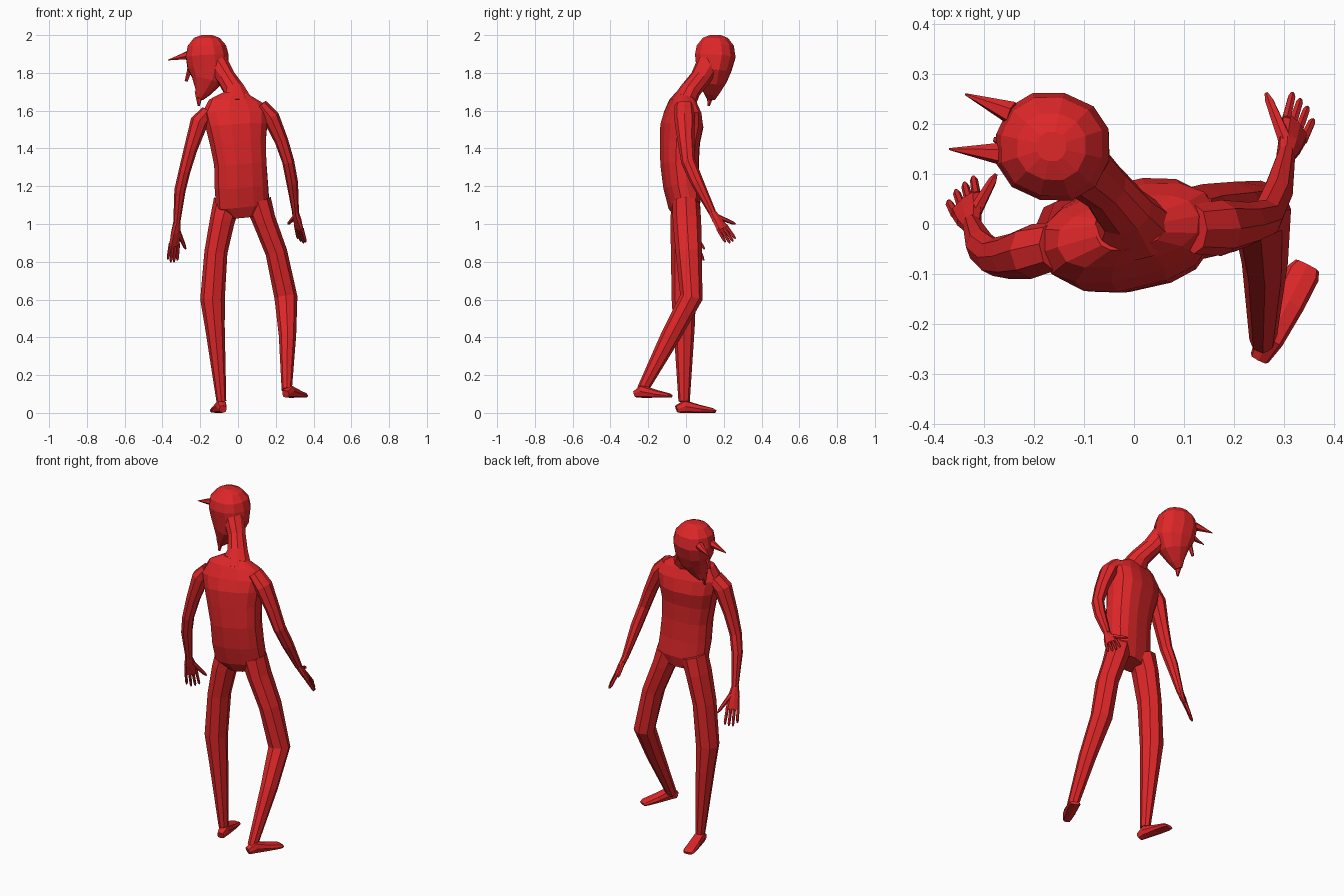
import bpy, bmesh, math
from mathutils import Vector

red = bpy.data.materials.new("devil red")
red.diffuse_color = (0.74, 0.02, 0.022, 1)


def loft(name, rings, side, n=8, power=1.0, phase=0.0):
    """Flat-faced tube through rings of (x, y, z, half width, half depth)."""
    bm = bmesh.new()
    pts = [Vector(r[:3]) for r in rings]
    loops = []
    for i, r in enumerate(rings):
        t = (pts[min(i + 1, len(pts) - 1)] - pts[max(i - 1, 0)]).normalized()
        u = Vector(side)
        u = (u - t * u.dot(t)).normalized()
        v = t.cross(u)
        loop = []
        for k in range(n):
            a = 2 * math.pi * (k + phase) / n
            c, s = math.cos(a), math.sin(a)
            c = math.copysign(abs(c) ** power, c)
            s = math.copysign(abs(s) ** power, s)
            loop.append(bm.verts.new(pts[i] + u * c * r[3] + v * s * r[4]))
        loops.append(loop)
    for a, b in zip(loops, loops[1:]):
        for k in range(n):
            bm.faces.new((a[k], a[(k + 1) % n], b[(k + 1) % n], b[k]))
    bm.faces.new(loops[0][::-1])
    bm.faces.new(loops[-1])
    bmesh.ops.recalc_face_normals(bm, faces=bm.faces)
    me = bpy.data.meshes.new(name)
    bm.to_mesh(me)
    bm.free()
    me.materials.append(red)
    ob = bpy.data.objects.new(name, me)
    bpy.context.collection.objects.link(ob)
    return ob


def spike(name, base, tip, r0, r1=0.002, n=6, bulge=None):
    """Tapered point, finger or horn."""
    b, t = Vector(base), Vector(tip)
    rings = [(*b, r0, r0)]
    if bulge:
        rings.append((*b.lerp(t, 0.85), bulge, bulge))
    rings.append((*t, r1, r1))
    return loft(name, rings, (0.3, 0.9, 0.2), n)


# torso, turned a little to one side
loft("torso", [
    (0.03, 0.0, 1.04, 0.075, 0.055),
    (0.025, -0.008, 1.10, 0.145, 0.08),
    (0.018, -0.025, 1.20, 0.145, 0.09),
    (0.012, -0.034, 1.32, 0.142, 0.097),
    (0.0, -0.032, 1.43, 0.152, 0.1),
    (-0.008, -0.022, 1.52, 0.168, 0.108),
    (-0.012, -0.018, 1.59, 0.182, 0.09),
    (-0.012, -0.015, 1.65, 0.145, 0.064),
    (-0.008, -0.01, 1.69, 0.07, 0.04)], (0.97, 0.22, 0), 14, 0.8)

# neck
loft("neck", [
    (-0.005, -0.02, 1.63, 0.10, 0.065),
    (-0.02, 0.025, 1.71, 0.058, 0.055),
    (-0.06, 0.075, 1.77, 0.05, 0.055),
    (-0.11, 0.12, 1.85, 0.06, 0.065)], (0.97, 0.22, 0), 10)

# head, looking sideways and down
loft("head", [
    (-0.205, 0.132, 1.665, 0.02, 0.025),
    (-0.187, 0.135, 1.70, 0.043, 0.045),
    (-0.165, 0.14, 1.76, 0.083, 0.077),
    (-0.158, 0.148, 1.82, 0.112, 0.094),
    (-0.163, 0.155, 1.89, 0.116, 0.11),
    (-0.165, 0.155, 1.945, 0.104, 0.10),
    (-0.165, 0.155, 1.985, 0.07, 0.068),
    (-0.165, 0.155, 2.0, 0.03, 0.03)], (-0.97, 0.22, 0), 12, 0.9)

# horns, nose and pointed beard
spike("horn_far", (-0.245, 0.222, 1.905), (-0.338, 0.26, 1.88), 0.024)
spike("horn_near", (-0.26, 0.14, 1.895), (-0.37, 0.15, 1.868), 0.024)
spike("nose", (-0.255, 0.165, 1.82), (-0.275, 0.168, 1.755), 0.014, 0.008)
spike("beard", (-0.205, 0.132, 1.70), (-0.208, 0.12, 1.625), 0.025, 0.006)

# legs
X = (1, 0, 0)
loft("standing_leg", [
    (-0.055, 0.0, 1.12, 0.075, 0.075),
    (-0.083, -0.003, 1.02, 0.066, 0.08),
    (-0.117, -0.008, 0.85, 0.061, 0.072),
    (-0.135, -0.012, 0.60, 0.065, 0.064),
    (-0.122, -0.01, 0.45, 0.052, 0.056),
    (-0.088, -0.01, 0.06, 0.026, 0.03)], X)
loft("bent_leg", [
    (0.105, 0.0, 1.12, 0.072, 0.072),
    (0.138, 0.005, 1.02, 0.062, 0.075),
    (0.203, 0.015, 0.85, 0.058, 0.07),
    (0.254, 0.028, 0.61, 0.061, 0.06),
    (0.262, -0.08, 0.41, 0.046, 0.052),
    (0.258, -0.232, 0.12, 0.027, 0.03)], X)


def foot(name, heel, toe, base):
    """Wedge-shaped foot from heel to toe."""
    h, t = Vector((*heel, base)), Vector((*toe, base))
    d = t - h
    rings = []
    for f, w, ht in ((0, 0.02, 0.04), (0.2, 0.029, 0.068),
                     (0.6, 0.034, 0.042), (0.92, 0.034, 0.026), (1, 0.026, 0.016)):
        p = h + d * f
        rings.append((p.x, p.y, base + ht / 2, w, ht / 2))
    loft(name, rings, (d.y, -d.x, 0), 8, 0.7)


foot("standing_foot", (-0.08, -0.05), (-0.12, 0.155), 0.0)
foot("bent_foot", (0.252, -0.268), (0.347, -0.083), 0.08)

# arms
loft("left_arm", [
    (-0.16, -0.045, 1.59, 0.04, 0.05),
    (-0.205, -0.055, 1.54, 0.048, 0.055),
    (-0.25, -0.065, 1.40, 0.036, 0.045),
    (-0.283, -0.066, 1.28, 0.031, 0.038),
    (-0.307, -0.045, 1.18, 0.03, 0.034),
    (-0.325, 0.0, 1.0, 0.018, 0.02)], X)
loft("right_arm", [
    (0.12, -0.01, 1.63, 0.035, 0.05),
    (0.175, -0.008, 1.565, 0.045, 0.056),
    (0.23, 0.0, 1.44, 0.036, 0.044),
    (0.266, 0.012, 1.33, 0.032, 0.038),
    (0.287, 0.06, 1.22, 0.031, 0.034),
    (0.305, 0.14, 1.06, 0.018, 0.02)], X)


def hand(name, wrist, knuckle, spread, thumb, length):
    """Flat palm, four fingers along the spread direction, one thumb."""
    w, k = Vector(wrist), Vector(knuckle)
    s = Vector(spread).normalized()
    d = (k - w).normalized()
    m = w.lerp(k, 0.4)
    loft(name + "_palm", [(*(w - d * 0.01), 0.019, 0.018), (*m, 0.031, 0.017),
                          (*k, 0.038, 0.012)], s, 8)
    for i, f in enumerate((0.82, 1, 0.98, 0.88)):
        b = k + s * (i - 1.5) * 0.019
        tip = b + d * length * f + s * (i - 1.5) * 0.004
        spike(f"{name}_finger_{i + 1}", b - d * 0.012, tip, 0.0095, 0.004, 6, 0.008)
    spike(name + "_thumb", w.lerp(k, 0.3) + s * 0.012, thumb, 0.015, 0.004, 6, 0.009)


hand("left_hand", (-0.325, 0.0, 1.0), (-0.338, 0.042, 0.885),
     (0.72, 0.66, 0), (-0.277, 0.098, 0.868), 0.095)
hand("right_hand", (0.305, 0.14, 1.06), (0.324, 0.195, 0.975),
     (-0.6, 0.72, 0.33), (0.265, 0.262, 1.0), 0.088)
